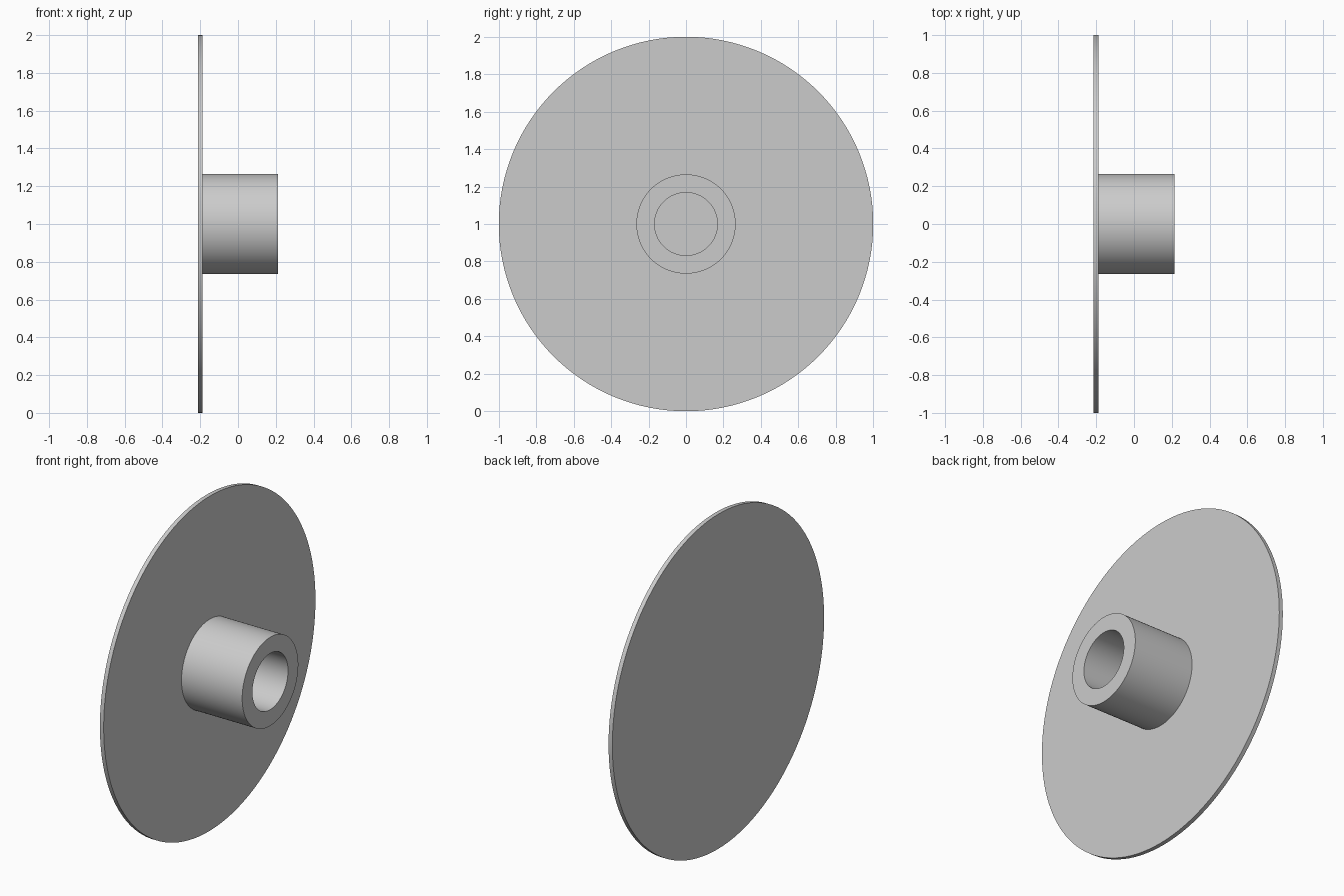
import bpy
import bmesh
import math
from mathutils import Vector

cube = bpy.data.objects.get("Cube")
if cube:
    bpy.data.objects.remove(cube, do_unlink=True)

SEGMENTS = 128
BACK, FACE, END = -0.213, -0.188, 0.213   # positions along the axle
RIM, HUB, BORE = 1.0, 0.265, 0.168        # radii

# Plain grey finish
grey = bpy.data.materials.new("plain_grey")
grey.use_nodes = True
colour = (0.6, 0.6, 0.6, 1.0)
grey.diffuse_color = colour
grey.node_tree.nodes["Principled BSDF"].inputs["Base Color"].default_value = colour


def lathe(name, profile):
    """Revolve (x, radius) points around the x axis."""
    bm = bmesh.new()
    verts = [bm.verts.new((x, 0, r)) for x, r in profile]
    edges = [bm.edges.new(pair) for pair in zip(verts, verts[1:])]
    bmesh.ops.spin(bm, geom=verts + edges, cent=Vector(), axis=(1, 0, 0),
                   angle=math.tau, steps=SEGMENTS)
    bmesh.ops.remove_doubles(bm, verts=bm.verts, dist=0.0001)
    bmesh.ops.recalc_face_normals(bm, faces=bm.faces)
    mesh = bpy.data.meshes.new(name)
    bm.to_mesh(mesh)
    bm.free()
    mesh.materials.append(grey)
    obj = bpy.data.objects.new(name, mesh)
    bpy.context.collection.objects.link(obj)
    obj.location.z = RIM
    bpy.ops.object.select_all(action='DESELECT')
    obj.select_set(True)
    bpy.context.view_layer.objects.active = obj
    bpy.ops.object.shade_smooth_by_angle(angle=math.radians(30))
    return obj


# Thin disc with a hollow hub, closed at the back, as one watertight turning
lathe("flanged_hub_disc", [
    (BACK, 0), (BACK, RIM), (FACE, RIM), (FACE, HUB),
    (END, HUB), (END, BORE), (FACE, BORE), (FACE, 0),
])
